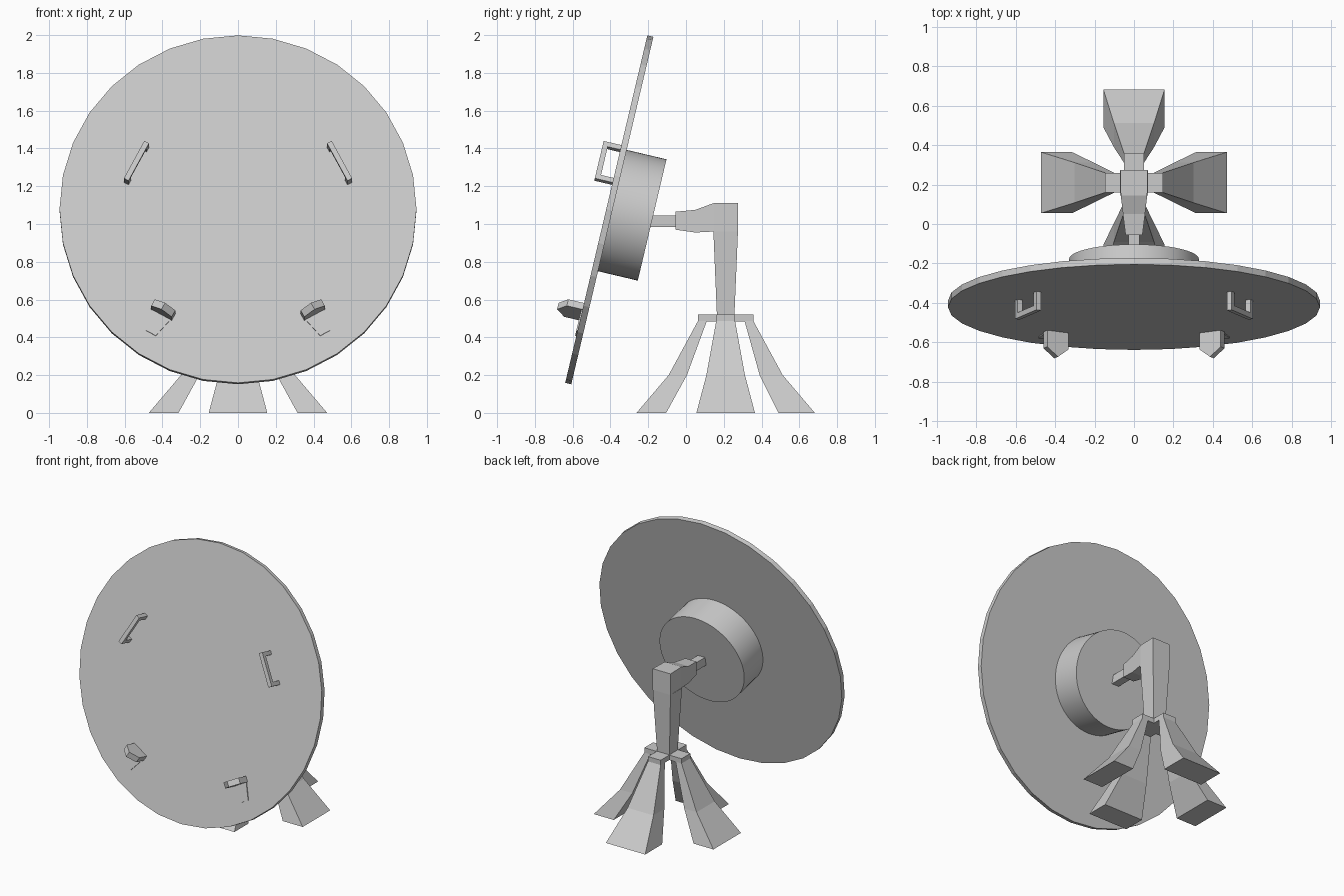
import bpy, bmesh
from math import radians, sin, cos
from mathutils import Matrix, Vector

if "Cube" in bpy.data.objects:
    bpy.data.objects.remove(bpy.data.objects["Cube"])


def loft(name, rings, matrix=Matrix()):
    """Skin a list of equal-length point rings and cap both ends."""
    bm = bmesh.new()
    loops = [[bm.verts.new(matrix @ Vector(p)) for p in r] for r in rings]
    n = len(rings[0])
    for a, b in zip(loops, loops[1:]):
        for i in range(n):
            j = (i + 1) % n
            bm.faces.new((a[i], a[j], b[j], b[i]))
    bm.faces.new(loops[0])
    bm.faces.new(loops[-1])
    bmesh.ops.recalc_face_normals(bm, faces=bm.faces)
    me = bpy.data.meshes.new(name)
    bm.to_mesh(me)
    bm.free()
    ob = bpy.data.objects.new(name, me)
    bpy.context.collection.objects.link(ob)
    return ob


def rect_z(x0, x1, y0, y1, z):
    return [(x0, y0, z), (x1, y0, z), (x1, y1, z), (x0, y1, z)]


def rect_y(y, hx, z0, z1):
    return [(-hx, y, z0), (hx, y, z0), (hx, y, z1), (-hx, y, z1)]


def box(name, x0, x1, y0, y1, z0, z1, m):
    return loft(name, [rect_z(x0, x1, y0, y1, z0), rect_z(x0, x1, y0, y1, z1)], m)


def cylinder(name, radius, sides, z0, z1, m):
    bpy.ops.mesh.primitive_cylinder_add(vertices=sides, radius=radius, depth=z1 - z0)
    ob = bpy.context.object
    ob.name = name
    ob.matrix_world = m @ Matrix.Translation((0, 0, (z0 + z1) / 2))
    return ob


# Tilted disc frame: local x across, y up the face, z out of the front
FACE = Matrix.Translation((0, -0.406, 1.075)) @ Matrix.Rotation(radians(76.7), 4, 'X')

# Board and rear drum
cylinder("round_board", 0.945, 32, -0.0165, 0.0165, FACE)
cylinder("rear_drum", 0.33, 64, -0.233, -0.016, FACE)
bpy.ops.object.shade_smooth_by_angle(angle=radians(30))

# Handles and foot rests, mirrored left and right
for side, sx in (("right", 1), ("left", -1)):
    mirror = FACE @ Matrix.Diagonal((sx, 1, 1, 1))
    hm = mirror @ Matrix.Translation((0.538, 0.24, 0)) @ Matrix.Rotation(radians(28), 4, 'Z')
    box(side + "_handle_grip", -0.014, 0.014, -0.115, 0.115, 0.085, 0.113, hm)
    for end, y in (("upper", 0.087), ("lower", -0.115)):
        box(f"{side}_handle_{end}_post", -0.014, 0.014, y, y + 0.028, 0.01, 0.086, hm)

    fm = mirror @ Matrix.Translation((0.386, -0.541, 0)) @ Matrix.Rotation(radians(29), 4, 'Z')
    section = [(-0.062, 0.0), (0.062, 0.0), (0.062, 0.102), (0.0, 0.148), (-0.062, 0.102)]
    loft(side + "_foot_rest", [[(s, d, w) for s, w in section] for d in (0, -0.04)], fm)
    plate = [(-0.057, -0.03), (0.057, -0.03), (0.029, -0.154), (-0.029, -0.154)]
    loft(side + "_heel_plate", [[(s, d, w) for s, d in plate] for w in (0.01, 0.023)], fm)

# Neck, arm and pole
loft("neck_bar", [rect_y(-0.20, 0.028, 0.985, 1.045), rect_y(-0.05, 0.028, 0.985, 1.045)])
loft("support_arm", [rect_y(-0.055, 0.043, 0.97, 1.065), rect_y(0.05, 0.056, 0.955, 1.075),
                     rect_y(0.145, 0.067, 0.96, 1.11), rect_y(0.275, 0.07, 0.96, 1.11)])
loft("support_pole", [rect_z(-0.07, 0.07, 0.145, 0.275, 0.96),
                      rect_z(-0.047, 0.047, 0.165, 0.255, 0.485)])

# Four splayed legs around the pole, each with a collar block
for i, name in enumerate(("right", "back", "left", "front")):
    m = Matrix.Translation((0, 0.21, 0)) @ Matrix.Rotation(radians(90 * i), 4, 'Z')
    mid, foot = (0.18, 0.28) if name == "back" else (0.205, 0.315)
    box(name + "_leg_collar", 0.045, 0.147, -0.05, 0.05, 0.485, 0.52, m)
    loft(name + "_leg", [rect_z(0.1, 0.147, -0.05, 0.05, 0.486),
                         rect_z(mid, 0.302, -0.102, 0.102, 0.2),
                         rect_z(foot, 0.472, -0.155, 0.155, 0)], m)
